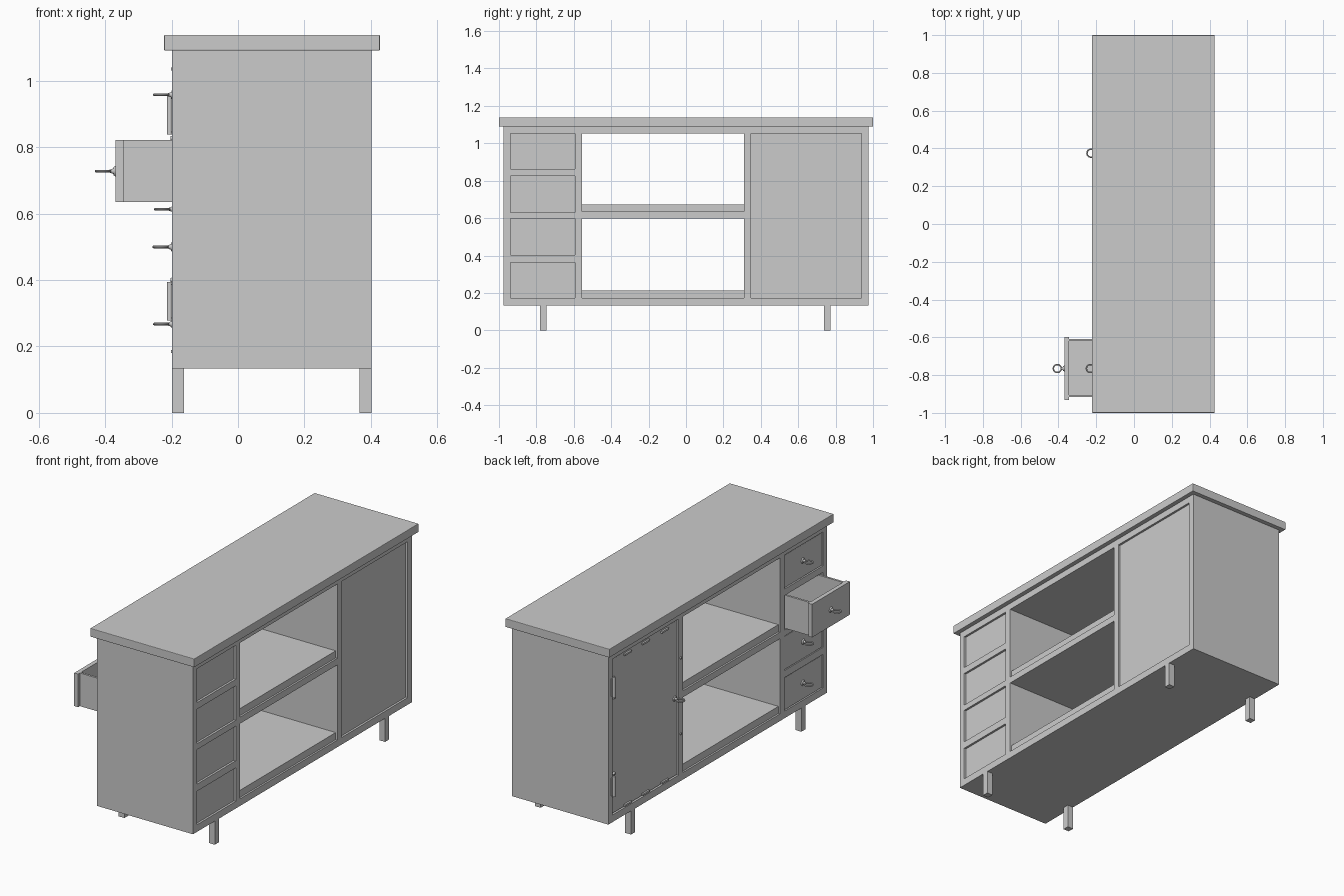
import bpy, math
from mathutils import Vector

if "Cube" in bpy.data.objects:
    bpy.data.objects.remove(bpy.data.objects["Cube"])

GREY = (0.6, 0.6, 0.6, 1)
grey = bpy.data.materials.new("plain grey")
grey.use_nodes = True
grey.diffuse_color = GREY
grey.node_tree.nodes["Principled BSDF"].inputs["Base Color"].default_value = GREY


def finish(name, smooth=False):
    ob = bpy.context.object
    ob.name = name
    ob.data.materials.append(grey)
    if smooth:
        bpy.ops.object.shade_smooth_by_angle()
    return ob


def box(name, x, y, z, bevel=0):
    """Box from (min, max) spans on each axis."""
    lo, hi = (Vector(p) for p in zip(x, y, z))
    bpy.ops.mesh.primitive_cube_add(size=1, location=(lo + hi) / 2)
    bpy.context.object.scale = hi - lo
    bpy.ops.object.transform_apply(location=False, rotation=False, scale=True)
    ob = finish(name)
    if bevel:
        mod = ob.modifiers.new("soft edge", 'BEVEL')
        mod.width, mod.segments = bevel, 2
    return ob


def rod(name, loc, r1, r2, length, axis_x=True):
    """Cone or cylinder; along x it narrows toward -x."""
    bpy.ops.mesh.primitive_cone_add(vertices=16, radius1=r1, radius2=r2, depth=length, location=loc,
                                    rotation=(0, -math.pi / 2 if axis_x else 0, 0))
    return finish(name, True)


def ring_pull(name, x, y, z):
    """Flat ring on a flared stem, mounted on a face at x."""
    rod(name + "_base", (x - .003, y, z), .016, .012, .006)
    rod(name + "_stem", (x - .011, y, z), .009, .004, .014)
    bpy.ops.mesh.primitive_torus_add(location=(x - .037, y, z), major_radius=.021, minor_radius=.004,
                                     major_segments=32, minor_segments=8)
    finish(name + "_ring", True)


FRONT, BACK = -.198, .402
DEPTH = (FRONT, BACK)
BOTTOM, TOP = (.133, .173), (1.053, 1.09)

# Worktop and outer carcass
box("worktop", (-.222, .427), (-1, 1), (1.09, 1.138), .003)
box("bottom_board", DEPTH, (-.975, .975), BOTTOM)
box("top_board", DEPTH, (-.975, .975), TOP)
INNER = (BOTTOM[1], TOP[0])
for name, y in (("right_side", (-.975, -.938)), ("left_side", (.938, .975)),
                ("drawer_divider", (-.593, -.555)), ("door_divider", (.311, .348))):
    box(name, DEPTH, y, INNER)

# Open middle bay with raised shelf boards
BAY = (-.555, .311)
box("shelf_rail", DEPTH, BAY, (.597, .634))
for name, z in (("shelf_board", .634), ("floor_board", BOTTOM[1])):
    box(name, (FRONT + .01, BACK - .01), BAY, (z, z + .04))

# Recessed panels closing the far side
box("drawer_back_panel", (BACK - .027, BACK - .012), (-.938, -.593), INNER)
box("cupboard_back_panel", (BACK - .027, BACK - .012), (.348, .938), INNER)

# Drawer rails, continuing through the full depth
for i, z in enumerate(((.362, .402), (.597, .63), (.825, .862))):
    box(f"drawer_rail_{i}", DEPTH, (-.938, -.593), z)


def drawer(name, z0, z1, x):
    """Open-topped drawer with its front face at x."""
    lo, hi = z0 + .004, z1 - .004
    box(name + "_front", (x, x + .024), (-.933, -.597), (lo, hi))
    tail = x + .5
    for side, y in (("right", (-.917, -.905)), ("left", (-.62, -.608))):
        box(f"{name}_{side}_wall", (x + .024, tail), y, (lo, hi))
    box(name + "_back_wall", (tail - .012, tail), (-.905, -.62), (lo, hi))
    box(name + "_floor", (x + .024, tail - .012), (-.905, -.62), (lo, lo + .012))
    ring_pull(name + "_pull", x, -.765, (z0 + z1) / 2)


drawer("drawer_bottom", INNER[0], .362, -.194)
drawer("drawer_lower", .402, .597, -.196)
drawer("drawer_open", .63, .825, -.369)
drawer("drawer_top", .862, INNER[1], -.194)

# Cupboard door with pull, hinges and studs
box("cupboard_door", (-.192, -.167), (.353, .933), (INNER[0] + .005, INNER[1] - .005))
ring_pull("door_pull", -.191, .375, .613)
for name, z in (("lower", .336), ("upper", .896)):
    rod(name + "_hinge", (-.206, .936, z), .008, .008, .115, False)
    box(name + "_hinge_leaf", (-.202, -.19), (.915, .95), (z - .05, z + .05))
for level, z in (("lower", .185), ("upper", 1.035)):
    for i, y in enumerate((.47, .64, .8)):
        box(f"{level}_door_strip_{i}", (-.202, -.19), (y - .03, y + .03), (z - .005, z + .005))
for i, z in enumerate((.4, .827)):
    for j, y in enumerate((.33, .92)):
        rod(f"stud_{i}_{j}", (-.197, y, z), .009, .006, .012)

# Square legs
for side, y in (("right", -.763), ("left", .755)):
    for end, x in (("front", FRONT + .018), ("back", BACK - .018)):
        box(f"{side}_{end}_leg", (x - .018, x + .018), (y - .018, y + .018), (0, BOTTOM[0]))
